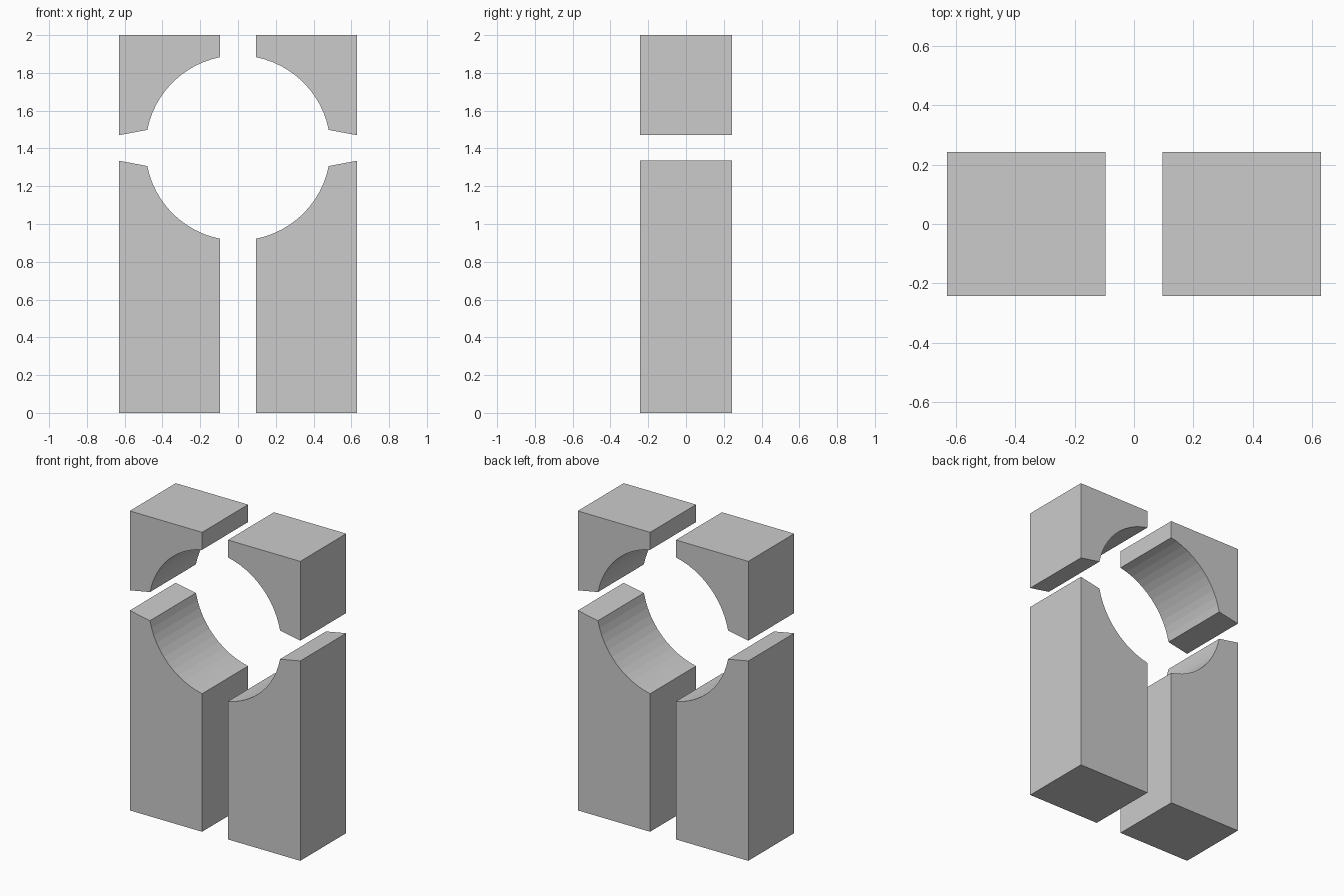
import bpy, bmesh
from math import sin, cos, radians

if "Cube" in bpy.data.objects:
    bpy.data.objects.remove(bpy.data.objects["Cube"])

CZ, R = 1.4025, 0.49          # centre height and radius of the round opening
X_OUT, HALF_DEPTH = 0.63, 0.2425
SPAN, START, STEPS = 67.5, 11.25, 12


def block(name, sx, sz, z_end):
    """Quarter block with a concave arc, extruded through the depth."""
    arc = []
    for i in range(STEPS + 1):
        a = radians(START + SPAN * i / STEPS)
        arc.append((sx * R * cos(a), CZ + sz * R * sin(a)))
    profile = arc + [(arc[-1][0], z_end), (sx * X_OUT, z_end),
                     (sx * X_OUT, CZ + sz * 0.0675)]
    bm = bmesh.new()
    face = bm.faces.new([bm.verts.new((x, -HALF_DEPTH, z)) for x, z in profile])
    ext = bmesh.ops.extrude_face_region(bm, geom=[face])
    verts = [v for v in ext["geom"] if isinstance(v, bmesh.types.BMVert)]
    bmesh.ops.translate(bm, verts=verts, vec=(0, 2 * HALF_DEPTH, 0))
    # Close the front if the extrusion consumed the starting face
    bmesh.ops.holes_fill(bm, edges=[e for e in bm.edges if e.is_boundary], sides=0)
    bmesh.ops.recalc_face_normals(bm, faces=bm.faces)
    mesh = bpy.data.meshes.new(name)
    bm.to_mesh(mesh)
    bm.free()
    bpy.context.collection.objects.link(bpy.data.objects.new(name, mesh))


# Tall lower blocks and short upper blocks, mirrored left and right
for side, sx in (("left", -1), ("right", 1)):
    block("lower_block_" + side, sx, -1, 0.0)
    block("upper_block_" + side, sx, 1, 2.0)
